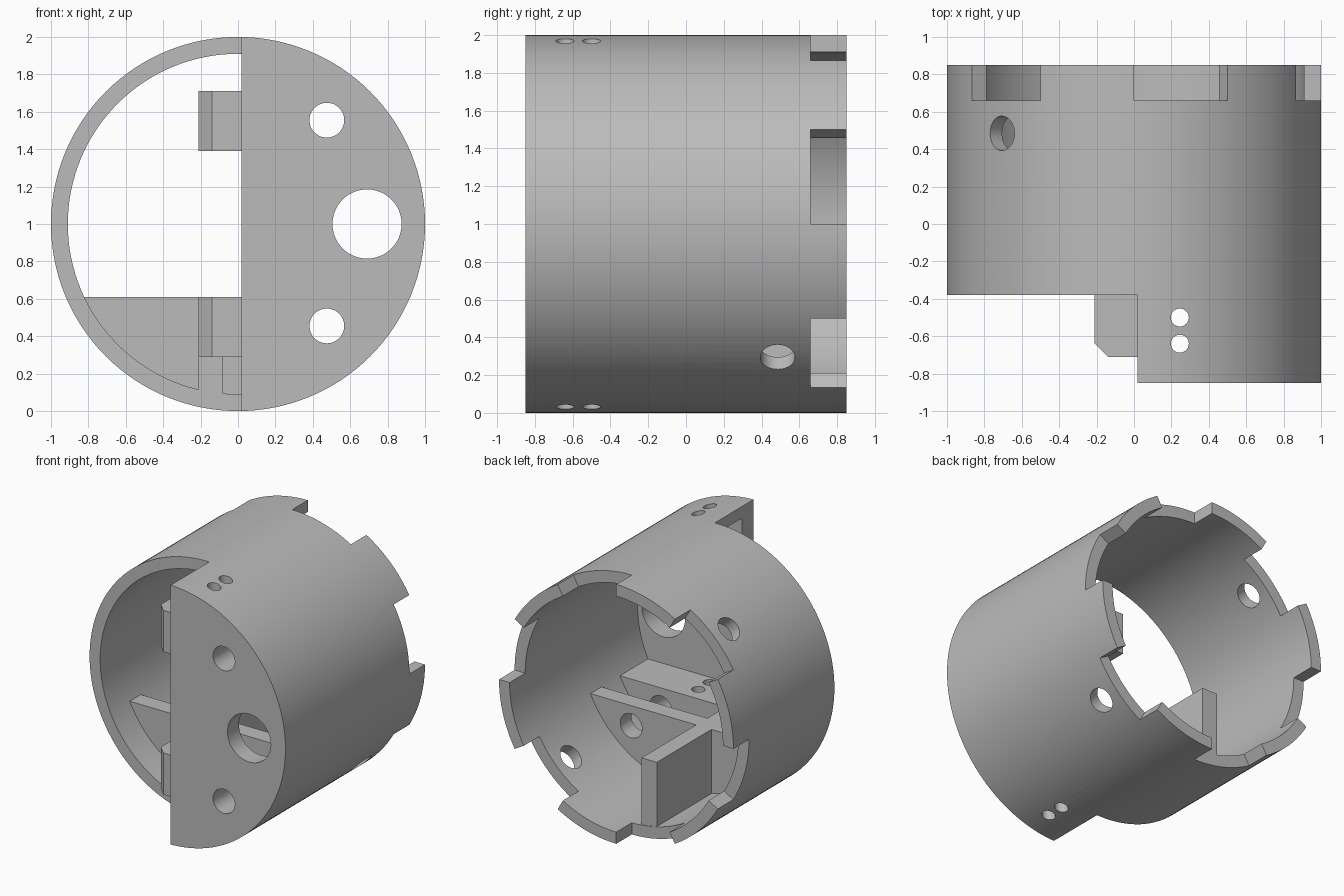
import bpy, bmesh, math
from mathutils import Vector

if "Cube" in bpy.data.objects:
    bpy.data.objects.remove(bpy.data.objects["Cube"], do_unlink=True)

grey = bpy.data.materials.new("plain_grey")
grey.use_nodes = True
grey.diffuse_color = (0.5, 0.5, 0.5, 1)
grey.node_tree.nodes["Principled BSDF"].inputs["Base Color"].default_value = (0.5, 0.5, 0.5, 1)

R, BORE, AXIS = 1.0, 0.91, Vector((0, 0, 1))
FRONT, BACK, STEP, PLATE_IN, NOTCH = -0.85, 0.85, -0.38, -0.71, 0.66


def prism(name, points, sweep):
    """Closed solid: a planar outline swept along a vector."""
    bm = bmesh.new()
    face = bm.faces.new([bm.verts.new(p) for p in points])
    ext = bmesh.ops.extrude_face_region(bm, geom=[face])
    verts = [g for g in ext["geom"] if isinstance(g, bmesh.types.BMVert)]
    bmesh.ops.translate(bm, vec=Vector(sweep), verts=verts)
    bmesh.ops.recalc_face_normals(bm, faces=bm.faces)
    mesh = bpy.data.meshes.new(name)
    bm.to_mesh(mesh)
    bm.free()
    mesh.materials.append(grey)
    obj = bpy.data.objects.new(name, mesh)
    bpy.context.collection.objects.link(obj)
    return obj


def rod(name, centre, radius, sweep, sides=48):
    """Round solid along any direction."""
    d = Vector(sweep).normalized()
    u = d.orthogonal().normalized()
    v = d.cross(u)
    turn = [math.tau * i / sides for i in range(sides)]
    pts = [Vector(centre) + radius * (u * math.cos(a) + v * math.sin(a)) for a in turn]
    return prism(name, pts, sweep)


def box(name, x0, x1, y0, y1, z0, z1):
    return prism(name, [(x0, y0, z0), (x1, y0, z0), (x1, y1, z0), (x0, y1, z0)],
                 (0, 0, z1 - z0))


def combine(target, tool, operation):
    """Apply a boolean and discard the tool."""
    mod = target.modifiers.new("cut", "BOOLEAN")
    mod.operation, mod.solver, mod.object = operation, "EXACT", tool
    bpy.context.view_layer.objects.active = target
    bpy.ops.object.modifier_apply(modifier=mod.name)
    bpy.data.objects.remove(tool, do_unlink=True)


# Cup-shaped shell with a closed front, opened on one half
body = rod("housing", (0, FRONT, 1), R, (0, BACK - FRONT, 0), 128)
combine(body, rod("bore", (0, PLATE_IN, 1), BORE, (0, 2, 0), 128), "DIFFERENCE")
combine(body, box("half_opening", -2, 0.02, -2, STEP, -1, 3), "DIFFERENCE")

# Alternating notches around the back rim
for k in range(6):
    arc = [math.radians(60 * k + a) for a in (0, 10, 20, 30)]
    ring = [(r, a) for r, seq in ((0.8, arc), (1.2, arc[::-1])) for a in seq]
    pts = [(r * math.cos(a), NOTCH, 1 + r * math.sin(a)) for r, a in ring]
    combine(body, prism("notch", pts, (0, 1, 0)), "DIFFERENCE")

# Chamfered mounting bars, cross web and lengthwise wall
outline = [(-0.21, -0.37), (-0.21, -0.64), (-0.14, PLATE_IN), (0.06, PLATE_IN),
           (0.06, -0.78), (1, -0.78), (1, -0.37)]
inner_parts = [prism("mounting_bar", [(x, y, z) for x, y in outline], (0, 0, 0.32))
               for z in (0.29, 1.39)]
inner_parts.append(box("cross_web", -1, 1, -0.145, -0.01, 0, 0.61))
inner_parts.append(box("long_wall", -0.21, -0.08, STEP, NOTCH - 0.005, 0, 0.61))
for part in inner_parts:
    combine(part, rod("envelope", (0, -1, 1), 0.95, (0, 2, 0), 128), "INTERSECT")
    combine(body, part, "UNION")

# Holes through the front plate, bars and web
for x, z, r in ((0.475, 1.555, 0.093), (0.475, 0.455, 0.093), (0.69, 1, 0.185)):
    combine(body, rod("front_hole", (x, -1, z), r, (0, 1.2, 0)), "DIFFERENCE")

# Small vertical pin holes
for y in (-0.5, -0.64):
    combine(body, rod("pin_hole", (0.245, y, -0.5), 0.048, (0, 0, 3), 32), "DIFFERENCE")

# Diagonal cross hole near the back
combine(body, rod("cross_hole", (-1, 0.485, 2), 0.092, (2, 0, -2)), "DIFFERENCE")

bpy.ops.object.select_all(action="DESELECT")
body.select_set(True)
bpy.context.view_layer.objects.active = body
bpy.ops.object.shade_smooth_by_angle(angle=math.radians(25))
